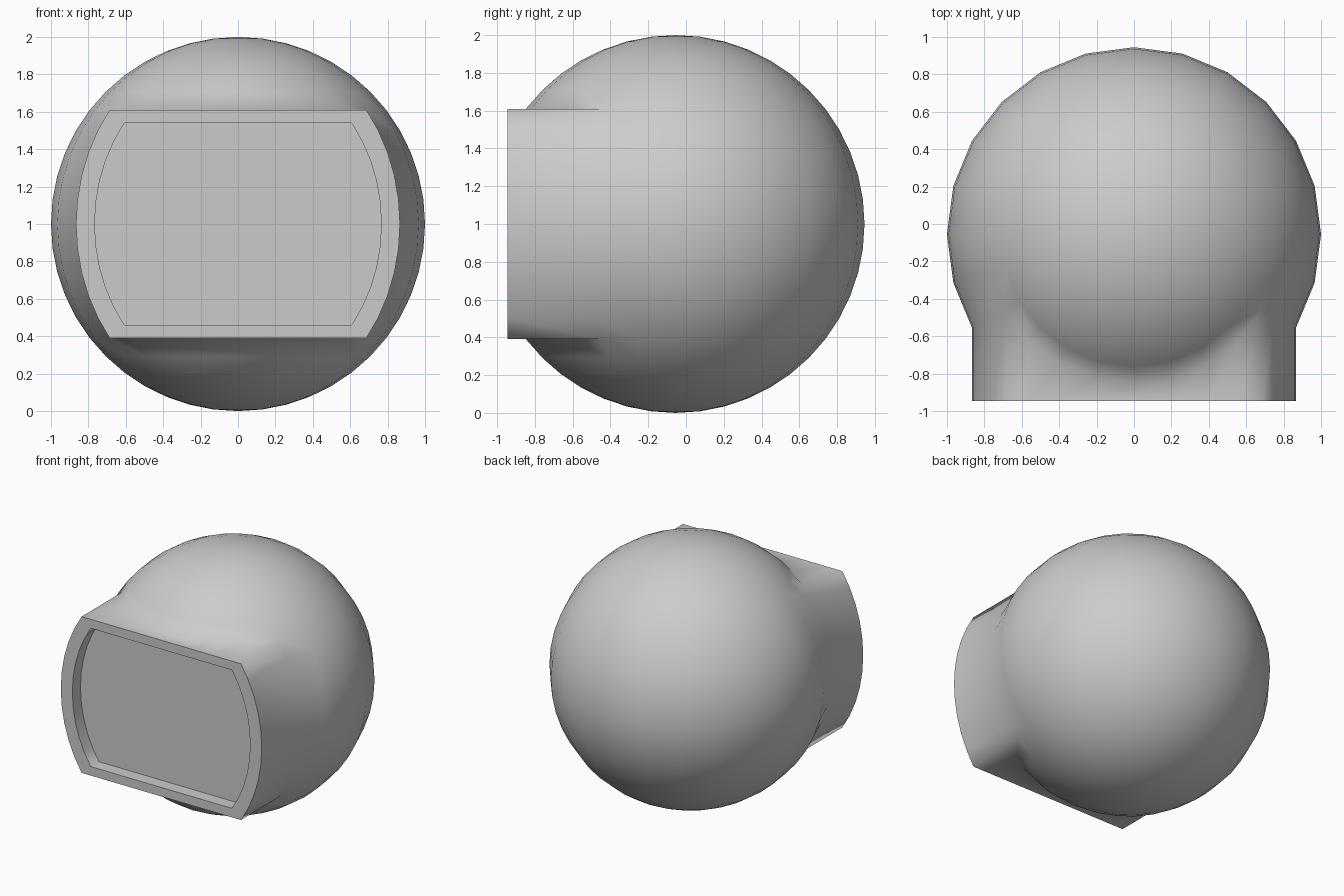
import bpy, bmesh, math
from mathutils import Vector

if "Cube" in bpy.data.objects:
    bpy.data.objects.remove(bpy.data.objects["Cube"])

CENTRE = Vector((0, -0.055, 1.0))
FRONT_Y, FLOOR_Y = -0.945, -0.845
RIM_SCALE = 0.885

bm = bmesh.new()

# Round shell
bmesh.ops.create_uvsphere(bm, u_segments=24, v_segments=24, radius=1.0)

# Opening: 120 degrees wide, five rings above and below the equator
def in_opening(face):
    c = face.calc_center_median()
    az = math.degrees(math.atan2(c.x, -c.y))
    lat = math.degrees(math.atan2(c.z, math.hypot(c.x, c.y)))
    return abs(az) < 60 and abs(lat) < 37.5

bmesh.ops.delete(bm, geom=[f for f in bm.faces if in_opening(f)], context='FACES')
bmesh.ops.translate(bm, verts=bm.verts[:], vec=CENTRE)

def extrude_loop(edges, y, scale=1.0):
    """Extrude the opening's border to depth y, scaled about the centre."""
    geom = bmesh.ops.extrude_edge_only(bm, edges=edges)["geom"]
    for v in (g for g in geom if isinstance(g, bmesh.types.BMVert)):
        v.co = (v.co.x * scale, y, CENTRE.z + (v.co.z - CENTRE.z) * scale)
    return [g for g in geom if isinstance(g, bmesh.types.BMEdge)]

# Hood walls, flat rim, recess walls and screen panel
border = [e for e in bm.edges if e.is_boundary]
border = extrude_loop(border, FRONT_Y)
border = extrude_loop(border, FRONT_Y, RIM_SCALE)
border = extrude_loop(border, FLOOR_Y)
bmesh.ops.contextual_create(bm, geom=border)
bmesh.ops.recalc_face_normals(bm, faces=bm.faces[:])

mesh = bpy.data.meshes.new("round_monitor_shell")
bm.to_mesh(mesh)
bm.free()
shell = bpy.data.objects.new("round_monitor_shell", mesh)
bpy.context.collection.objects.link(shell)

# Smooth body with crisp rim and recess edges
bpy.context.view_layer.objects.active = shell
shell.select_set(True)
bpy.ops.object.shade_smooth_by_angle(angle=math.radians(80))
